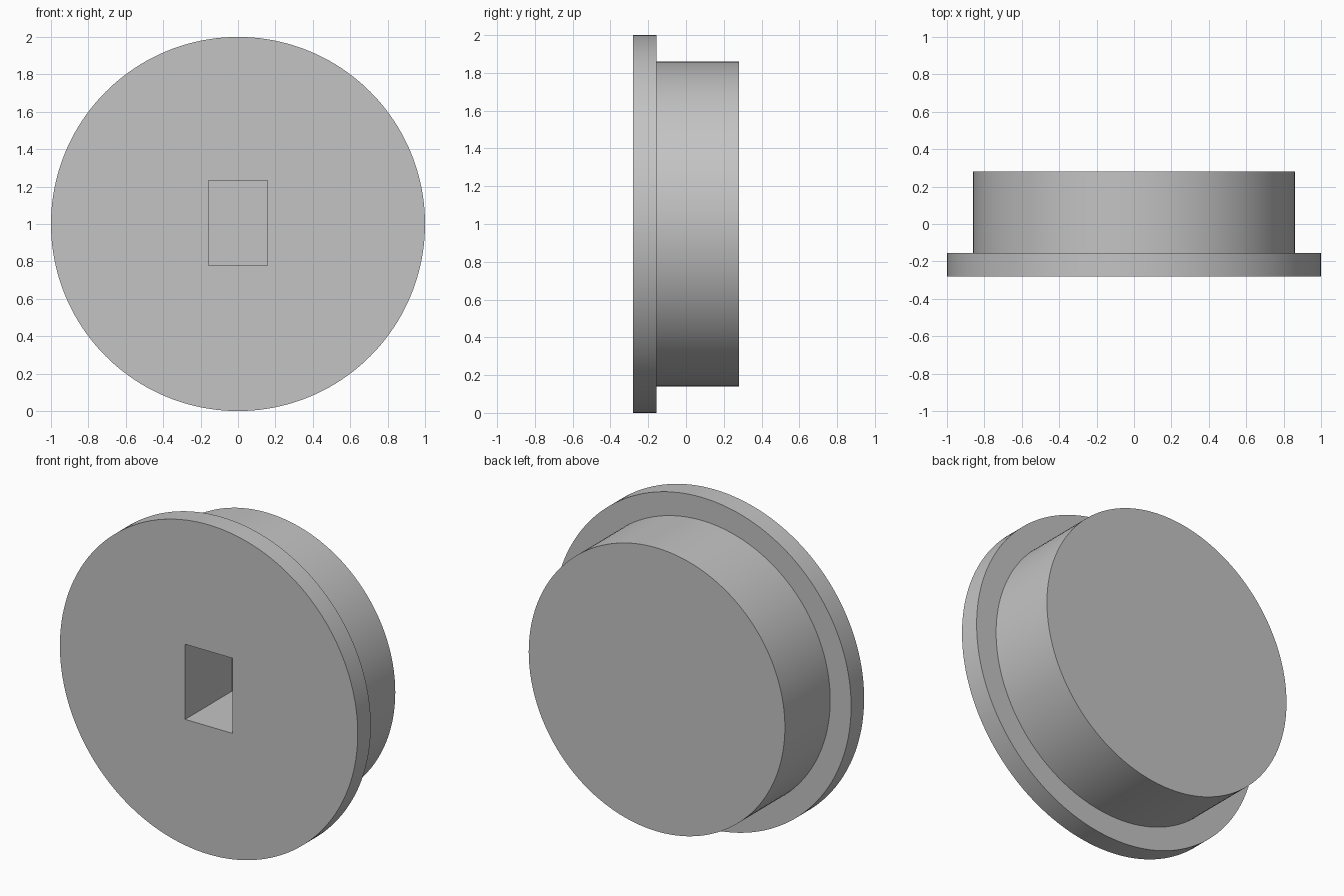
import bpy
import bmesh
from math import cos, sin, tau, radians

cube = bpy.data.objects.get("Cube")
if cube:
    bpy.data.objects.remove(cube, do_unlink=True)

SEGMENTS = 160
CENTRE_Z = 1.0
FRONT, STEP, BACK = -0.28, -0.155, 0.28
FLANGE_RADIUS, BODY_RADIUS = 1.0, 0.86

grey = bpy.data.materials.new("plain_grey")
grey.use_nodes = True
colour = (0.55, 0.55, 0.55, 1)
grey.diffuse_color = colour
grey.node_tree.nodes["Principled BSDF"].inputs["Base Color"].default_value = colour


def make_object(name, bm):
    bmesh.ops.recalc_face_normals(bm, faces=bm.faces)
    mesh = bpy.data.meshes.new(name)
    bm.to_mesh(mesh)
    bm.free()
    mesh.materials.append(grey)
    obj = bpy.data.objects.new(name, mesh)
    bpy.context.collection.objects.link(obj)
    return obj


def turned_solid(name, profile):
    """Closed solid turned around the y axis from (radius, y) points."""
    bm = bmesh.new()
    rings = []
    for radius, y in profile:
        angles = [tau * i / SEGMENTS for i in range(SEGMENTS)]
        rings.append([bm.verts.new((radius * cos(a), y, CENTRE_Z + radius * sin(a)))
                      for a in angles])
    for r1, r2 in zip(rings, rings[1:]):
        for i in range(SEGMENTS):
            j = (i + 1) % SEGMENTS
            bm.faces.new((r1[i], r1[j], r2[j], r2[i]))
    bm.faces.new(rings[0])
    bm.faces.new(rings[-1])
    return make_object(name, bm)


# Flanged plug: wide thin front disc stepping down to the body
plug = turned_solid("flanged_plug", [
    (FLANGE_RADIUS, FRONT), (FLANGE_RADIUS, STEP),
    (BODY_RADIUS, STEP), (BODY_RADIUS, BACK)])

# Blind rectangular socket cut into the front
width, height, depth, overshoot = 0.317, 0.456, 0.45, 0.1
bm = bmesh.new()
bmesh.ops.create_cube(bm, size=1)
bmesh.ops.scale(bm, vec=(width, depth + overshoot, height), verts=bm.verts)
bmesh.ops.translate(bm, vec=(0, FRONT + (depth - overshoot) / 2, CENTRE_Z + 0.005),
                    verts=bm.verts)
cutter = make_object("socket_cutter", bm)
cutter.hide_render = True

cut = plug.modifiers.new("socket", 'BOOLEAN')
cut.operation = 'DIFFERENCE'
cut.solver = 'EXACT'
cut.object = cutter

bpy.ops.object.select_all(action='DESELECT')
plug.select_set(True)
bpy.context.view_layer.objects.active = plug
bpy.ops.object.modifier_apply(modifier=cut.name)
bpy.data.objects.remove(cutter, do_unlink=True)

# Smooth round walls, crisp rims
bpy.ops.object.shade_smooth_by_angle(angle=radians(30))
